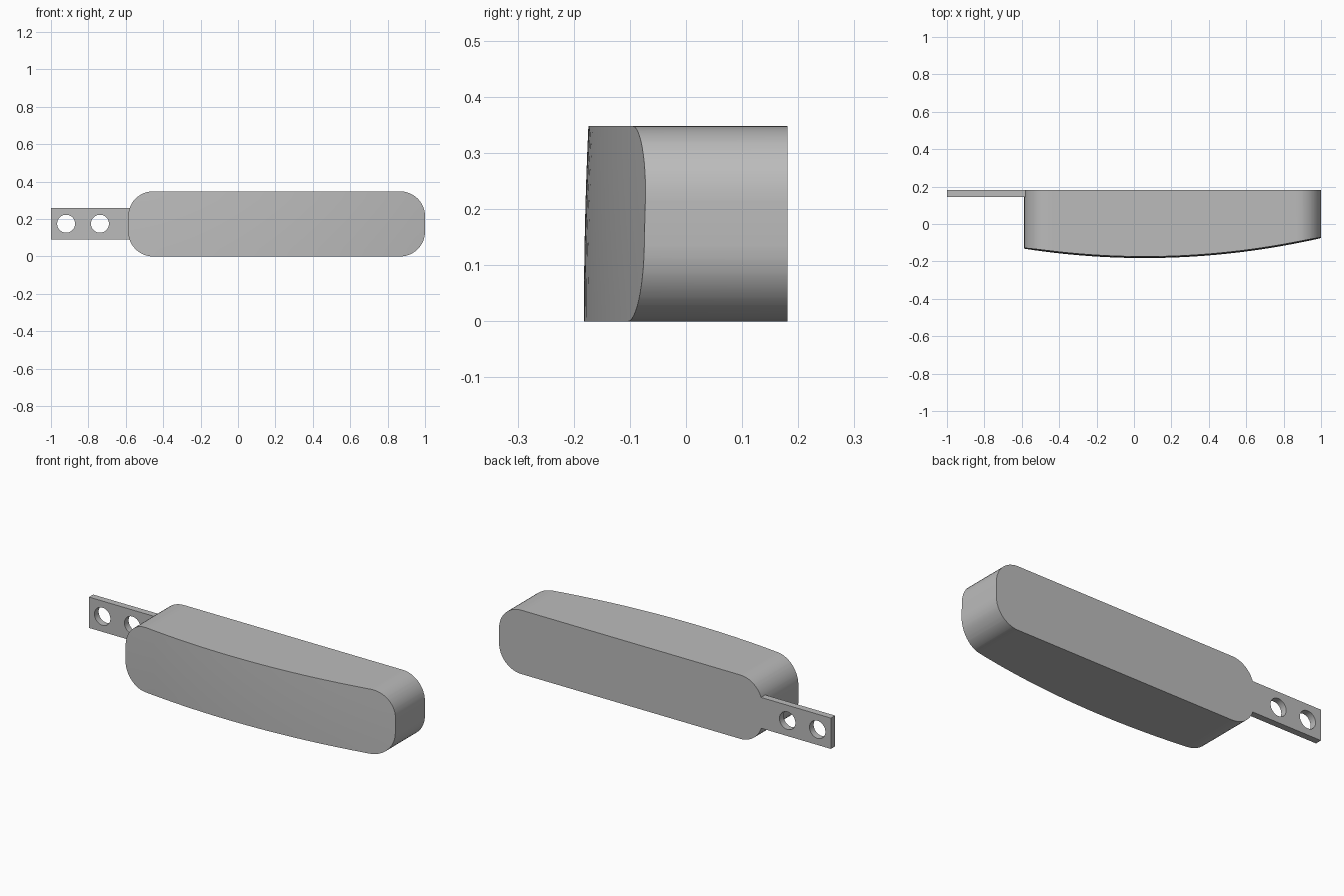
import bpy
import bmesh
import math
from mathutils import Vector

cube = bpy.data.objects.get("Cube")
if cube:
    bpy.data.objects.remove(cube)

grey = bpy.data.materials.new("neutral grey")
grey.use_nodes = True
colour = (0.5, 0.5, 0.5, 1)
grey.diffuse_color = colour
grey.node_tree.nodes["Principled BSDF"].inputs["Base Color"].default_value = colour

LEFT, RIGHT, HEIGHT, RADIUS = -0.587, 1.0, 0.348, 0.133
BACK = 0.181


def finish(bm, name):
    """Turn a bmesh into a grey object with sharp edges kept."""
    bmesh.ops.recalc_face_normals(bm, faces=bm.faces)
    mesh = bpy.data.meshes.new(name)
    bm.to_mesh(mesh)
    bm.free()
    mesh.materials.append(grey)
    obj = bpy.data.objects.new(name, mesh)
    bpy.context.collection.objects.link(obj)
    bpy.ops.object.select_all(action='DESELECT')
    obj.select_set(True)
    bpy.context.view_layer.objects.active = obj
    bpy.ops.object.shade_smooth_by_angle(angle=math.radians(30))
    return obj


def front_y(x, z):
    """Bowed front face, leaning back slightly towards the top."""
    return -0.182 + 0.12 * (x - 0.058) ** 2 + 0.008 * (z / HEIGHT) ** 2


# Body: rounded slab, sliced so that its front can be bowed
bm = bmesh.new()
corners = [(RIGHT - RADIUS, HEIGHT - RADIUS), (LEFT + RADIUS, HEIGHT - RADIUS),
           (LEFT + RADIUS, RADIUS), (RIGHT - RADIUS, RADIUS)]
STEPS = 12
outline = []
for i, (cx, cz) in enumerate(corners):
    for k in range(STEPS + 1):
        a = math.pi / 2 * (i + k / STEPS)
        outline.append(bm.verts.new((cx + RADIUS * math.cos(a), BACK,
                                     cz + RADIUS * math.sin(a))))
back_face = bm.faces.new(outline)
result = bmesh.ops.extrude_face_region(bm, geom=[back_face], use_keep_orig=True)
front_verts = [g for g in result["geom"] if isinstance(g, bmesh.types.BMVert)]
for v in front_verts:
    v.co.y = -0.1


def slice_at(point, normal):
    geom = bm.verts[:] + bm.edges[:] + bm.faces[:]
    bmesh.ops.bisect_plane(bm, geom=geom, dist=1e-5, plane_co=point, plane_no=normal)


for i in range(1, 32):
    slice_at(Vector((LEFT + (RIGHT - LEFT) * i / 32, 0, 0)), Vector((1, 0, 0)))
for i in range(1, 8):
    slice_at(Vector((0, 0, HEIGHT * i / 8)), Vector((0, 0, 1)))
for v in bm.verts:
    if v.co.y < 0:
        v.co.y = front_y(v.co.x, v.co.z)
finish(bm, "body")

# Mounting strap: flat bar flush with the back
bm = bmesh.new()
bmesh.ops.create_cube(bm, size=1)
for v in bm.verts:
    v.co = Vector((-1.0 if v.co.x < 0 else -0.575,
                   0.145 if v.co.y < 0 else BACK,
                   0.091 if v.co.z < 0 else 0.259))
strap = finish(bm, "mounting_strap")

# Two round screw holes
for i, x in enumerate((-0.919, -0.738)):
    bpy.ops.mesh.primitive_cylinder_add(vertices=48, radius=0.048, depth=0.2,
                                        location=(x, 0.163, 0.175),
                                        rotation=(math.pi / 2, 0, 0))
    cutter = bpy.context.object
    cutter.name = f"hole_cutter_{i + 1}"
    cutter.data.materials.append(grey)
    cutter.hide_render = True
    cutter.hide_set(True)
    cut = strap.modifiers.new("screw hole", 'BOOLEAN')
    cut.operation = 'DIFFERENCE'
    cut.solver = 'EXACT'
    cut.object = cutter

# Apply the cuts, remove the cutters and shade the hole walls smooth
bpy.context.view_layer.update()
evaluated = strap.evaluated_get(bpy.context.evaluated_depsgraph_get())
drilled = bpy.data.meshes.new_from_object(evaluated)
strap.modifiers.clear()
strap.data = drilled
for obj in [o for o in bpy.data.objects if o.name.startswith("hole_cutter")]:
    bpy.data.objects.remove(obj)
bpy.ops.object.select_all(action='DESELECT')
strap.select_set(True)
bpy.context.view_layer.objects.active = strap
bpy.ops.object.shade_smooth_by_angle(angle=math.radians(30))
